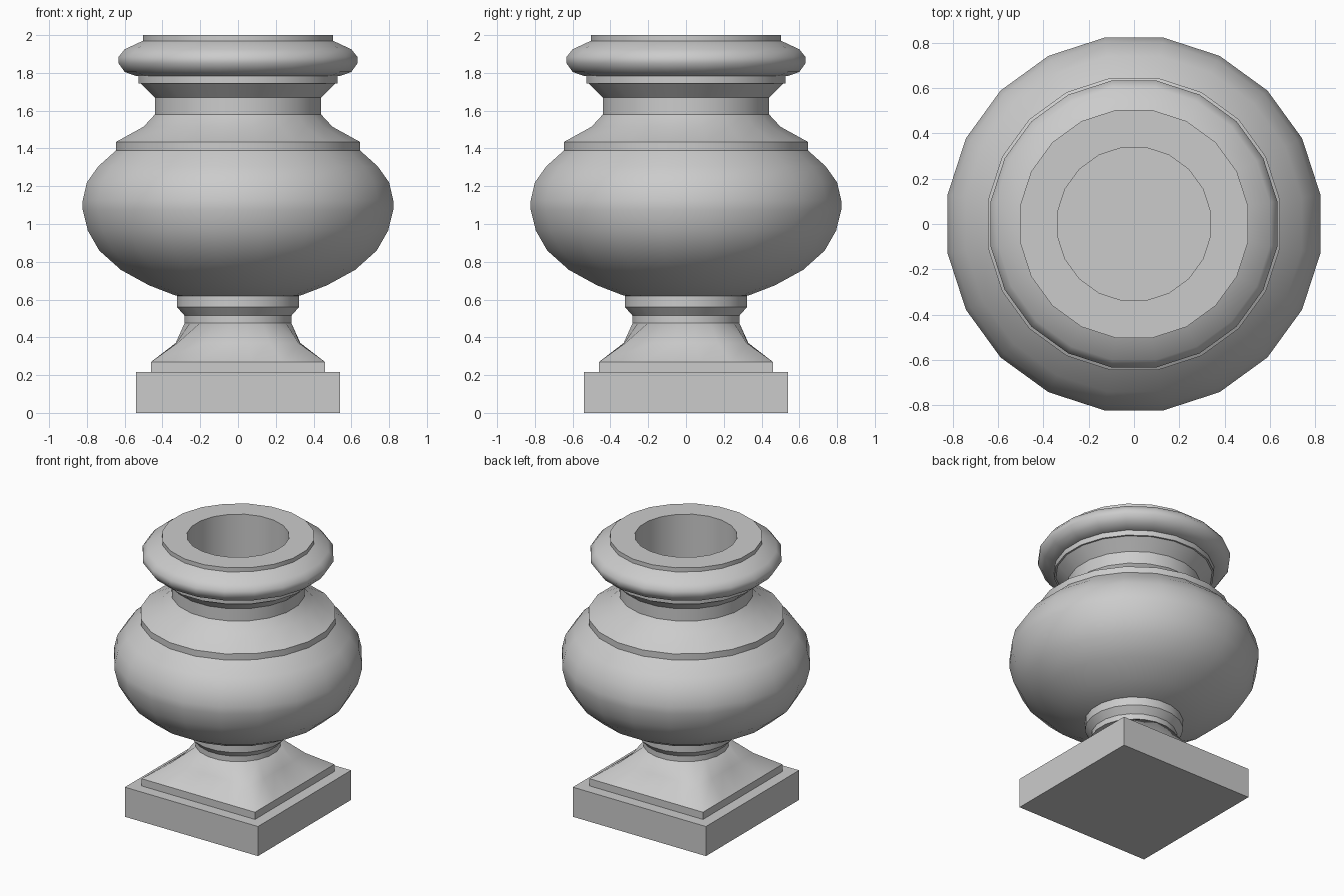
import bpy, bmesh
from math import cos, sin, pi, radians

if "Cube" in bpy.data.objects:
    bpy.data.objects.remove(bpy.data.objects["Cube"])

SIDES = 20
ANGLES = [pi / SIDES + 2 * pi * i / SIDES for i in range(SIDES)]


def ring(apothem, z):
    r = apothem / cos(pi / SIDES)
    return [(r * cos(a), r * sin(a), z) for a in ANGLES]


def square_ring(half, z, squareness=1.0):
    # 20-point square whose corners line up with the round ring
    pts = []
    for (cx, cy, _) in ring(half, z):
        m = half / max(abs(cx), abs(cy))
        k = 1 + (m - 1) * squareness
        pts.append((cx * k, cy * k, z))
    return pts


def loft(name, rings, smooth_angle):
    bm = bmesh.new()
    loops = [[bm.verts.new(p) for p in r] for r in rings]
    for a, b in zip(loops, loops[1:]):
        for i in range(SIDES):
            j = (i + 1) % SIDES
            bm.faces.new((a[i], a[j], b[j], b[i]))
    bm.faces.new(loops[0])
    bm.faces.new(loops[-1])
    bmesh.ops.recalc_face_normals(bm, faces=bm.faces)
    mesh = bpy.data.meshes.new(name)
    bm.to_mesh(mesh)
    bm.free()
    obj = bpy.data.objects.new(name, mesh)
    bpy.context.collection.objects.link(obj)
    bpy.ops.object.select_all(action='DESELECT')
    obj.select_set(True)
    bpy.context.view_layer.objects.active = obj
    bpy.ops.object.shade_smooth_by_angle(angle=radians(smooth_angle))
    return obj


def slab(name, half, z0, z1):
    bpy.ops.mesh.primitive_cube_add(size=1, location=(0, 0, (z0 + z1) / 2))
    obj = bpy.context.object
    obj.name = name
    obj.scale = (2 * half, 2 * half, z1 - z0)


# Square plinth and step
slab("plinth", 0.54, 0, 0.217)
slab("plinth_step", 0.46, 0.217, 0.27)

# Foot flaring from the round stem to the square step
loft("foot_flare", [square_ring(0.46, 0.27), square_ring(0.33, 0.37, 0.9),
                    ring(0.283, 0.475)], 65)

# Turned body: stem, bowl, neck, rim and the hollow inside
profile = [
    (0.283, 0.475), (0.283, 0.515), (0.323, 0.56), (0.323, 0.62),      # stem collar
    (0.33, 0.621), (0.47, 0.675), (0.62, 0.757), (0.735, 0.86),        # bowl
    (0.795, 0.965), (0.822, 1.075), (0.822, 1.125), (0.80, 1.22),
    (0.74, 1.305), (0.645, 1.39),
    (0.645, 1.435), (0.50, 1.515), (0.44, 1.58),                       # shoulder
    (0.44, 1.67), (0.465, 1.695), (0.515, 1.745),                      # neck
    (0.527, 1.745), (0.527, 1.783),                                    # fillet
    (0.545, 1.785), (0.60, 1.805), (0.632, 1.85), (0.632, 1.885),      # rim
    (0.60, 1.925), (0.503, 1.97), (0.503, 2.0),
    (0.337, 2.0), (0.337, 1.6),                                        # hollow
]
loft("urn_body", [ring(r, z) for r, z in profile], 40)
